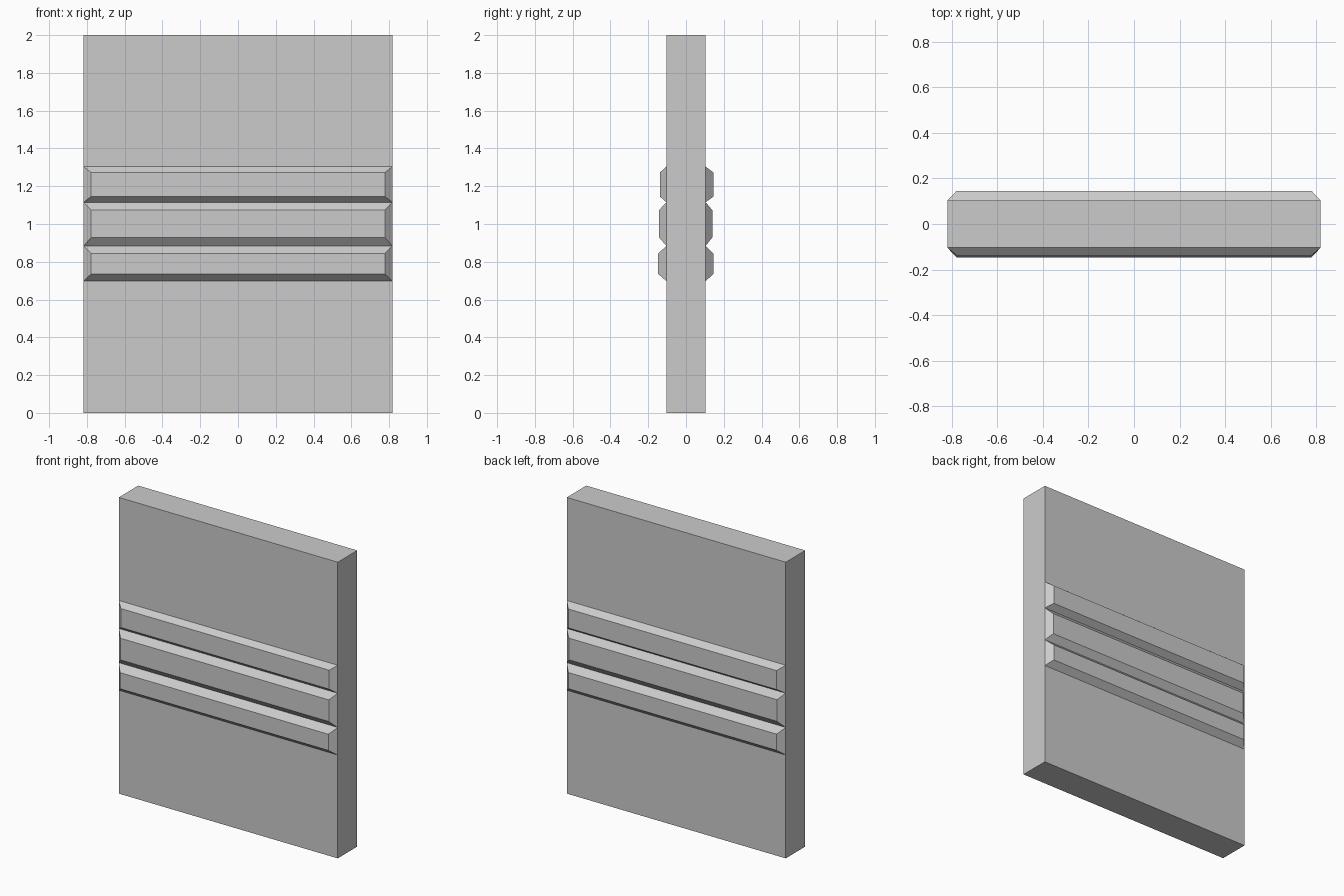
import bpy, bmesh
from mathutils import Vector

if "Cube" in bpy.data.objects:
    bpy.data.objects.remove(bpy.data.objects["Cube"])

HALF_W, HALF_D, HEIGHT = 0.818, 0.104, 2.0
INNER_W = 0.778
LEVELS = [0.698, 0.884, 1.115, 1.304]
# per bar: outer face bottom z, top z, front y, back y
BARS = [(0.735, 0.844, -0.147, 0.145),
        (0.928, 1.074, -0.142, 0.139),
        (1.145, 1.273, -0.138, 0.145)]

# Slab
bm = bmesh.new()
bmesh.ops.create_cube(bm, size=1)
for v in bm.verts:
    v.co = Vector((v.co.x * 2 * HALF_W, v.co.y * 2 * HALF_D, (v.co.z + 0.5) * HEIGHT))

# Horizontal cuts where the bars meet the slab
for z in LEVELS:
    bmesh.ops.bisect_plane(bm, geom=bm.verts[:] + bm.edges[:] + bm.faces[:],
                           plane_co=(0, 0, z), plane_no=(0, 0, 1))

# Bevelled bars pulled out of the front and back faces
for i, (low, high, front, back) in enumerate(BARS):
    mid = (LEVELS[i] + LEVELS[i + 1]) / 2
    faces = [f for f in bm.faces if abs(f.normal.y) > 0.9
             and abs(f.calc_center_median().z - mid) < 0.02]
    for face in faces:
        y = front if face.normal.y < 0 else back
        cap = bmesh.ops.extrude_discrete_faces(bm, faces=[face])["faces"][0]
        for v in cap.verts:
            v.co = (INNER_W if v.co.x > 0 else -INNER_W, y,
                    high if v.co.z > mid else low)

bmesh.ops.recalc_face_normals(bm, faces=bm.faces)
mesh = bpy.data.meshes.new("banded_wall_panel")
bm.to_mesh(mesh)
bm.free()
bpy.context.collection.objects.link(bpy.data.objects.new("banded_wall_panel", mesh))
